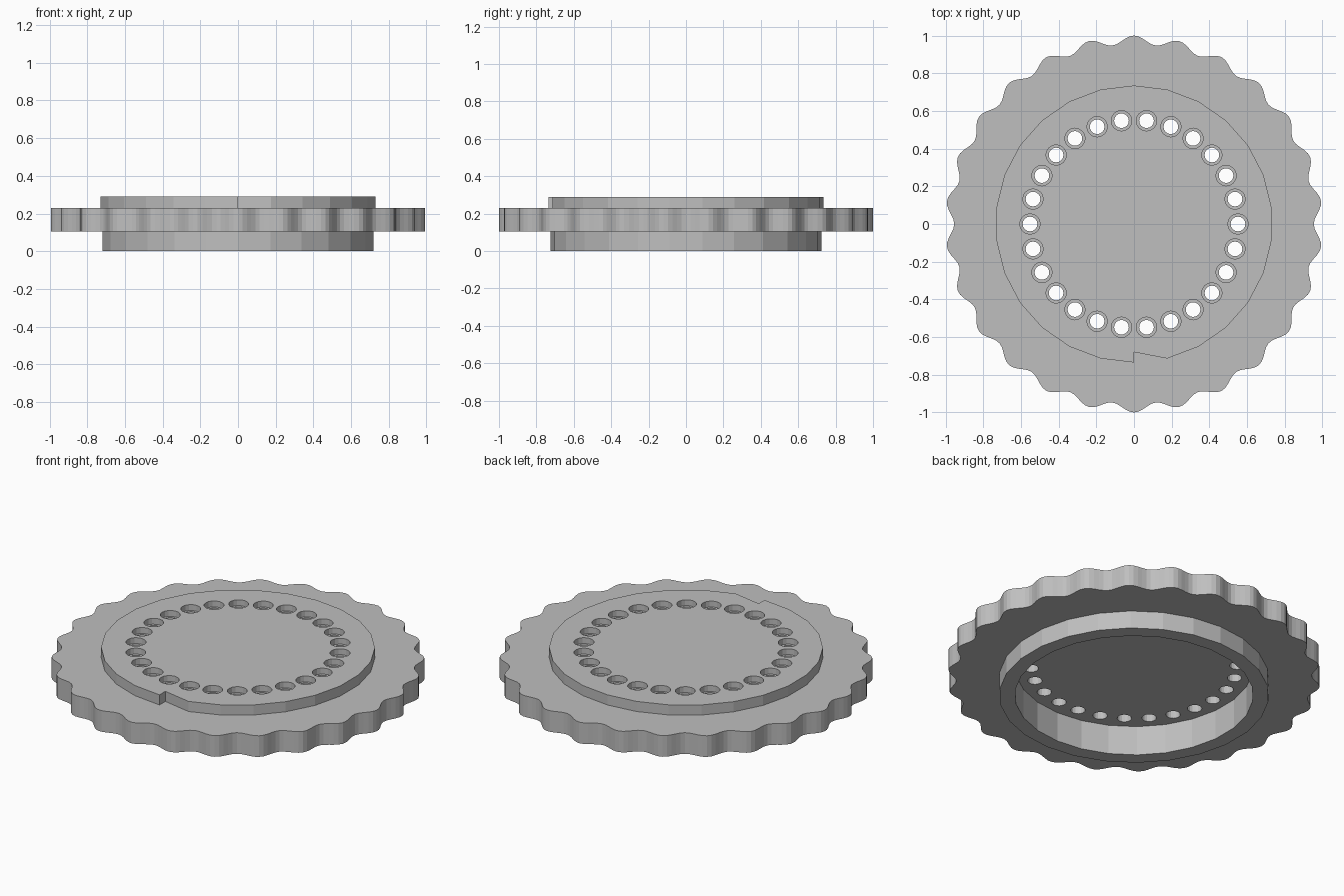
import bpy, bmesh, math

if "Cube" in bpy.data.objects:
    bpy.data.objects.remove(bpy.data.objects["Cube"])

N = 26                      # bumps, holes and hub sides all share this count
STEP = 2 * math.pi / N

grey = bpy.data.materials.new("plain grey")
grey.diffuse_color = (0.52, 0.52, 0.52, 1)
grey.use_nodes = True
grey.node_tree.nodes["Principled BSDF"].inputs["Base Color"].default_value = grey.diffuse_color


def prisms(name, outlines, z0, z1):
    """Object made of straight extrusions of the given outlines."""
    bm = bmesh.new()
    for pts in outlines:
        low = [bm.verts.new((x, y, z0)) for x, y in pts]
        high = [bm.verts.new((x, y, z1)) for x, y in pts]
        bm.faces.new(low[::-1])
        bm.faces.new(high)
        for i in range(len(pts)):
            j = (i + 1) % len(pts)
            bm.faces.new((low[i], low[j], high[j], high[i]))
    me = bpy.data.meshes.new(name)
    bm.to_mesh(me)
    bm.free()
    me.materials.append(grey)
    ob = bpy.data.objects.new(name, me)
    bpy.context.collection.objects.link(ob)
    return ob


def circle(r, n, cx=0, cy=0, start=math.pi / 2):
    return [(cx + r * math.cos(start + 2 * math.pi * i / n),
             cy + r * math.sin(start + 2 * math.pi * i / n)) for i in range(n)]


def combine(target, other, operation):
    mod = target.modifiers.new(operation, 'BOOLEAN')
    mod.operation, mod.solver, mod.object = operation, 'EXACT', other
    bpy.context.view_layer.objects.active = target
    bpy.ops.object.modifier_apply(modifier=mod.name)
    bpy.data.objects.remove(other)


# Wavy grip disc
SUB = 10
wave = []
for i in range(N * SUB):
    a = math.pi / 2 + STEP * i / SUB
    r = 0.977 + 0.023 * math.cos(2 * math.pi * i / SUB)
    wave.append((r * math.cos(a), r * math.sin(a)))
wheel = prisms("notched_wheel", [wave], 0.105, 0.23)

# Lower collar
combine(wheel, prisms("lower_collar", [circle(0.724, N)], 0, 0.2), 'UNION')

# Raised top plate with a single ratchet step at the front
plate = circle(0.735, N)
plate.insert(N // 2 + 1, (0.0, -0.68))
combine(wheel, prisms("top_plate", [plate], 0.15, 0.29), 'UNION')

# Recess inside the collar
combine(wheel, prisms("recess", [circle(0.64, N)], -0.1, 0.175), 'DIFFERENCE')

# Ring of counterbored holes
centres = [(0.552 * math.cos(STEP * k), 0.552 * math.sin(STEP * k)) for k in range(N)]
for name, r, z in (("bores", 0.054, 0.255), ("holes", 0.039, 0.1)):
    outlines = [circle(r, 16, x, y) for x, y in centres]
    combine(wheel, prisms(name, outlines, z, 0.4), 'DIFFERENCE')
